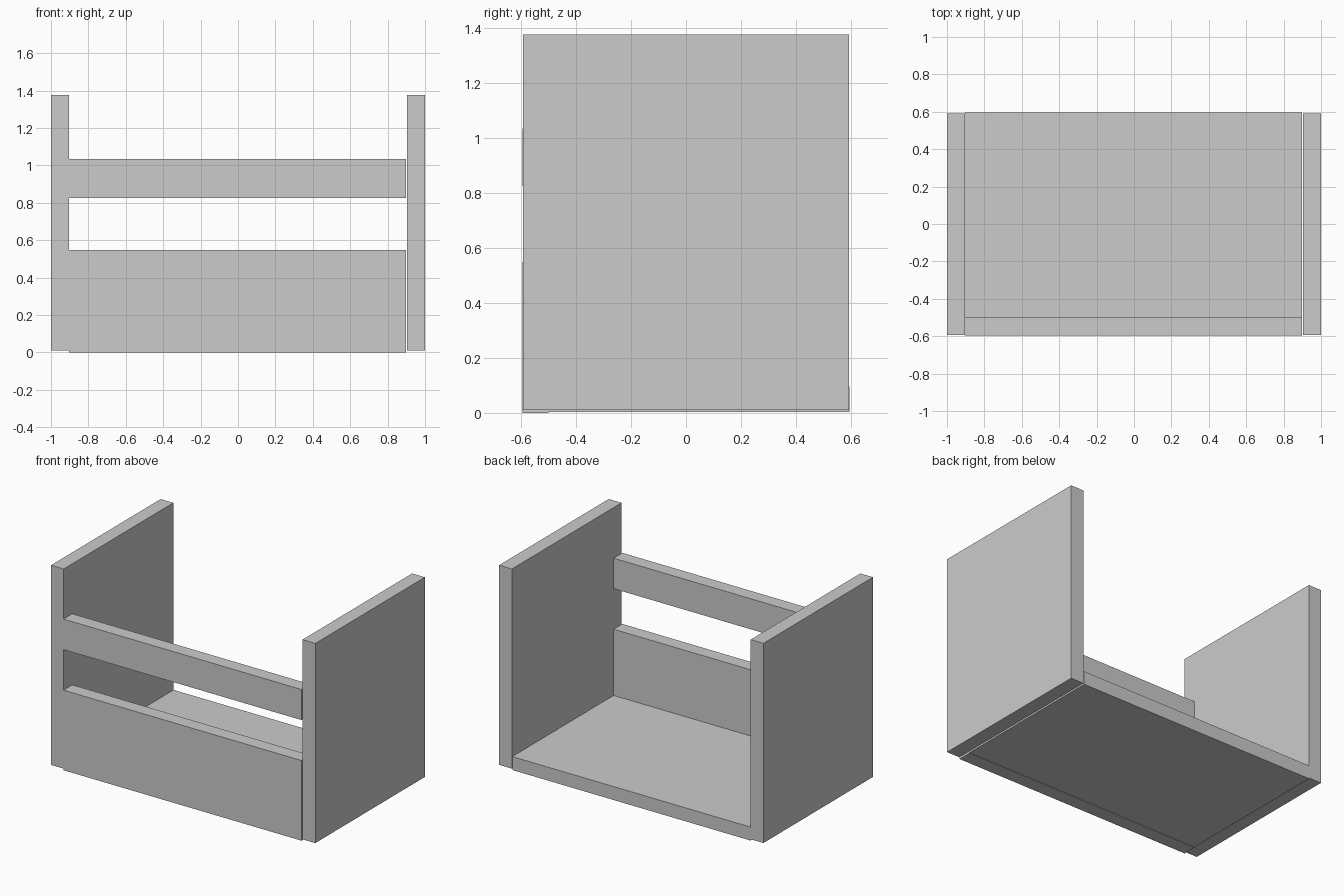
import bpy

if "Cube" in bpy.data.objects:
    bpy.data.objects.remove(bpy.data.objects["Cube"])


def board(name, x, y, z):
    """Axis-aligned board given its (min, max) extents."""
    spans = (x, y, z)
    bpy.ops.mesh.primitive_cube_add(size=1, location=[(a + b) / 2 for a, b in spans])
    ob = bpy.context.object
    ob.name = name
    ob.scale = [b - a for a, b in spans]
    bpy.ops.object.transform_apply(location=False, rotation=False, scale=True)
    return ob


INNER = (-0.904, 0.898)     # span between the sides
FRONT = (-0.595, -0.5)      # depth of the front boards

# Tall side panels
board("left_side_panel", (-1.0, -0.904), (-0.593, 0.592), (0.01, 1.376))
board("right_side_panel", (0.903, 1.0), (-0.593, 0.592), (0.01, 1.376))

# Front board and the rail above it
board("front_panel", INNER, FRONT, (0.0, 0.548))
board("front_rail", INNER, FRONT, (0.825, 1.034))

# Floor behind the front board
board("floor_panel", INNER, (-0.5, 0.595), (0.003, 0.095))
